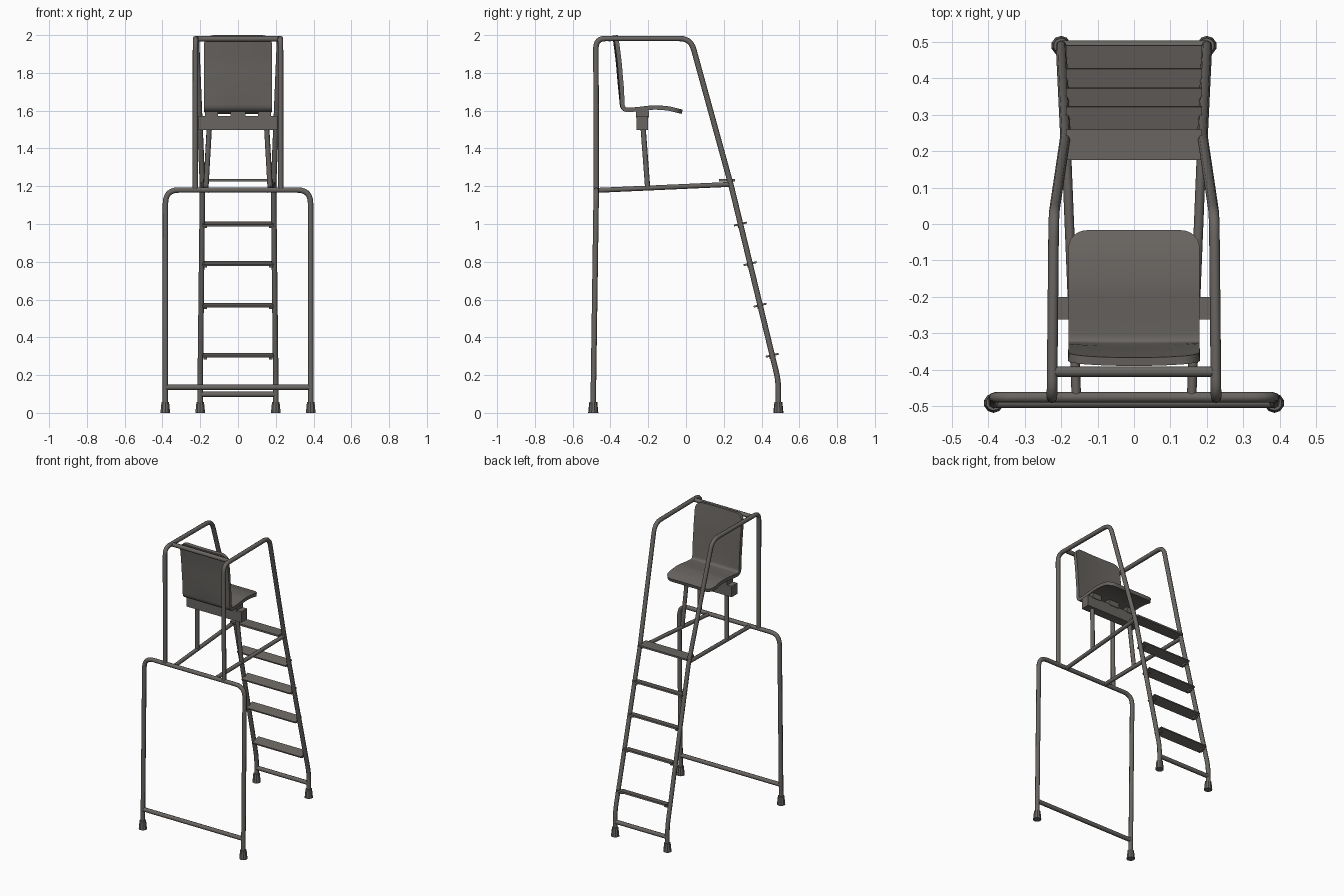
import bpy, bmesh, math
from mathutils import Vector, Matrix

if "Cube" in bpy.data.objects:
    bpy.data.objects.remove(bpy.data.objects["Cube"])

mat = bpy.data.materials.new("dark warm grey")
mat.diffuse_color = (0.14, 0.13, 0.12, 1)
mat.use_nodes = True
mat.node_tree.nodes["Principled BSDF"].inputs["Base Color"].default_value = mat.diffuse_color
R = 0.0145


def fillet(points, radii, n=6):
    """Round the inner corners of a polyline."""
    pts = [Vector(p) for p in points]
    out = [pts[0]]
    for i in range(1, len(pts) - 1):
        a, b, c = pts[i - 1:i + 2]
        r = radii[i - 1]
        if r == 0:
            out.append(b)
            continue
        p, q = b + (a - b).normalized() * r, b + (c - b).normalized() * r
        for k in range(n + 1):
            t = k / n
            out.append(p * (1 - t) ** 2 + b * 2 * t * (1 - t) + q * t * t)
    out.append(pts[-1])
    return out


def tube(name, pts, r=R):
    cu = bpy.data.curves.new(name, 'CURVE')
    cu.dimensions = '3D'
    cu.bevel_depth = r
    cu.bevel_resolution = 2
    cu.use_fill_caps = True
    sp = cu.splines.new('POLY')
    sp.points.add(len(pts) - 1)
    for p, v in zip(sp.points, pts):
        p.co = (*v, 1)
    ob = bpy.data.objects.new(name, cu)
    bpy.context.collection.objects.link(ob)
    cu.materials.append(mat)
    bpy.ops.object.select_all(action='DESELECT')
    bpy.context.view_layer.objects.active = ob
    ob.select_set(True)
    bpy.ops.object.convert(target='MESH')
    bpy.ops.object.shade_smooth_by_angle(angle=math.radians(50))


def finish(name, bm):
    me = bpy.data.meshes.new(name)
    bm.to_mesh(me)
    bm.free()
    me.materials.append(mat)
    ob = bpy.data.objects.new(name, me)
    bpy.context.collection.objects.link(ob)
    return ob


def box(name, centre, size, tilt=0):
    bm = bmesh.new()
    m = (Matrix.Translation(centre) @ Matrix.Rotation(tilt, 4, 'X')
         @ Matrix.Diagonal((*size, 1)))
    bmesh.ops.create_cube(bm, size=1, matrix=m)
    return finish(name, bm)


def foot(name, x, y):
    bm = bmesh.new()
    bmesh.ops.create_cone(bm, cap_ends=True, segments=10, radius1=0.027, radius2=0.021,
                          depth=0.058, matrix=Matrix.Translation((x, y, 0.029)))
    finish(name, bm)


# Wide front frame and its low crossbar
tube("front_frame", fillet([(-0.385, -0.492, 0.01), (-0.384, -0.475, 1.18),
                            (0.384, -0.475, 1.18), (0.385, -0.492, 0.01)], [0.07, 0.07]))
tube("front_crossbar", [(-0.384, -0.49, 0.135), (0.384, -0.49, 0.135)])

for s, side in ((-1, "left"), (1, "right")):
    # Ladder rail running up into the armrest and down to the front frame
    tube("ladder_rail_" + side, fillet(
        [(s * 0.2, 0.489, 0.01), (s * 0.2, 0.489, 0.17), (s * 0.188, 0.24, 1.2),
         (s * 0.22, 0.025, 1.982), (s * 0.225, -0.477, 1.982), (s * 0.226, -0.475, 1.18)],
        [0.05, 0.03, 0.06, 0.05]))
    # Platform rail and seat post
    tube("platform_rail_" + side, [(s * 0.158, -0.475, 1.178), (s * 0.187, 0.24, 1.21)], 0.013)
    tube("seat_post_" + side, [(s * 0.17, -0.203, 1.19), (s * 0.152, -0.227, 1.51)], 0.014)
    foot("front_foot_" + side, s * 0.385, -0.491)
    foot("ladder_foot_" + side, s * 0.2, 0.489)
    box("seat_spacer_" + side, (s * 0.14, -0.231, 1.583), (0.07, 0.07, 0.036))

# Crossbars
tube("backrest_bar", [(-0.224, -0.405, 1.98), (0.224, -0.405, 1.98)])
tube("ladder_bottom_bar", [(-0.2, 0.489, 0.098), (0.2, 0.489, 0.098)])

# Tilted ladder steps with end brackets
tilt = math.atan2(0.249, 1.03)
for i, z in enumerate((0.305, 0.57, 0.79, 1.0)):
    y = 0.489 - (z - 0.17) * 0.249 / 1.03
    box(f"step_{i + 1}", (0, y, z), (0.374, 0.07, 0.01), tilt)
    for s in (-1, 1):
        box(f"step_bracket_{i + 1}", (s * 0.173, y, z - 0.009), (0.02, 0.03, 0.018), tilt)
box("top_step", (0, 0.217, 1.231), (0.372, 0.083, 0.012))

# Beam under the seat
box("seat_beam", (0, -0.231, 1.535), (0.42, 0.062, 0.075))
box("seat_spacer_middle", (0, -0.231, 1.583), (0.08, 0.07, 0.036))

# Moulded seat: side profile swept across, rounded ends, thickened
prof = fillet([(0, -0.02, 1.594), (0, -0.09, 1.612), (0, -0.17, 1.618), (0, -0.27, 1.606),
               (0, -0.336, 1.602), (0, -0.352, 1.76), (0, -0.36, 1.86), (0, -0.378, 1.998)],
              [0.03, 0.03, 0.03, 0.032, 0.04, 0.04])
dist = [0]
for a, b in zip(prof, prof[1:]):
    dist.append(dist[-1] + (b - a).length)
L, RC, W, N = dist[-1], 0.05, 0.18, 8


def at(d):
    for i in range(len(prof) - 1):
        if d <= dist[i + 1]:
            return prof[i].lerp(prof[i + 1], (d - dist[i]) / (dist[i + 1] - dist[i]))
    return prof[-1]


ends = [RC * (1 - math.cos(k * math.pi / 12)) for k in range(7)]
ds = sorted(ends + [L - e for e in ends] + [d for d in dist if RC + 0.004 < d < L - RC - 0.004])
bm = bmesh.new()
rows = []
for d in ds:
    e = min(d, L - d, RC)
    w = W - RC + math.sqrt(max(0, RC * RC - (RC - e) ** 2))
    c = at(d)
    row = []
    for k in range(N + 1):
        x = w * (2 * k / N - 1)
        dish = 0.008 * (x / W) ** 2 * min(1, max(0, (c.z - 1.6) / 0.1))
        row.append(bm.verts.new((x, c.y + dish, c.z)))
    rows.append(row)
for a, b in zip(rows, rows[1:]):
    for k in range(N):
        bm.faces.new((a[k], a[k + 1], b[k + 1], b[k]))
bmesh.ops.recalc_face_normals(bm, faces=bm.faces)
seat = finish("seat", bm)
mod = seat.modifiers.new("thickness", 'SOLIDIFY')
mod.thickness = 0.023
mod.offset = 0
bpy.ops.object.select_all(action='DESELECT')
bpy.context.view_layer.objects.active = seat
seat.select_set(True)
bpy.ops.object.convert(target='MESH')
bpy.ops.object.shade_smooth_by_angle(angle=math.radians(40))
